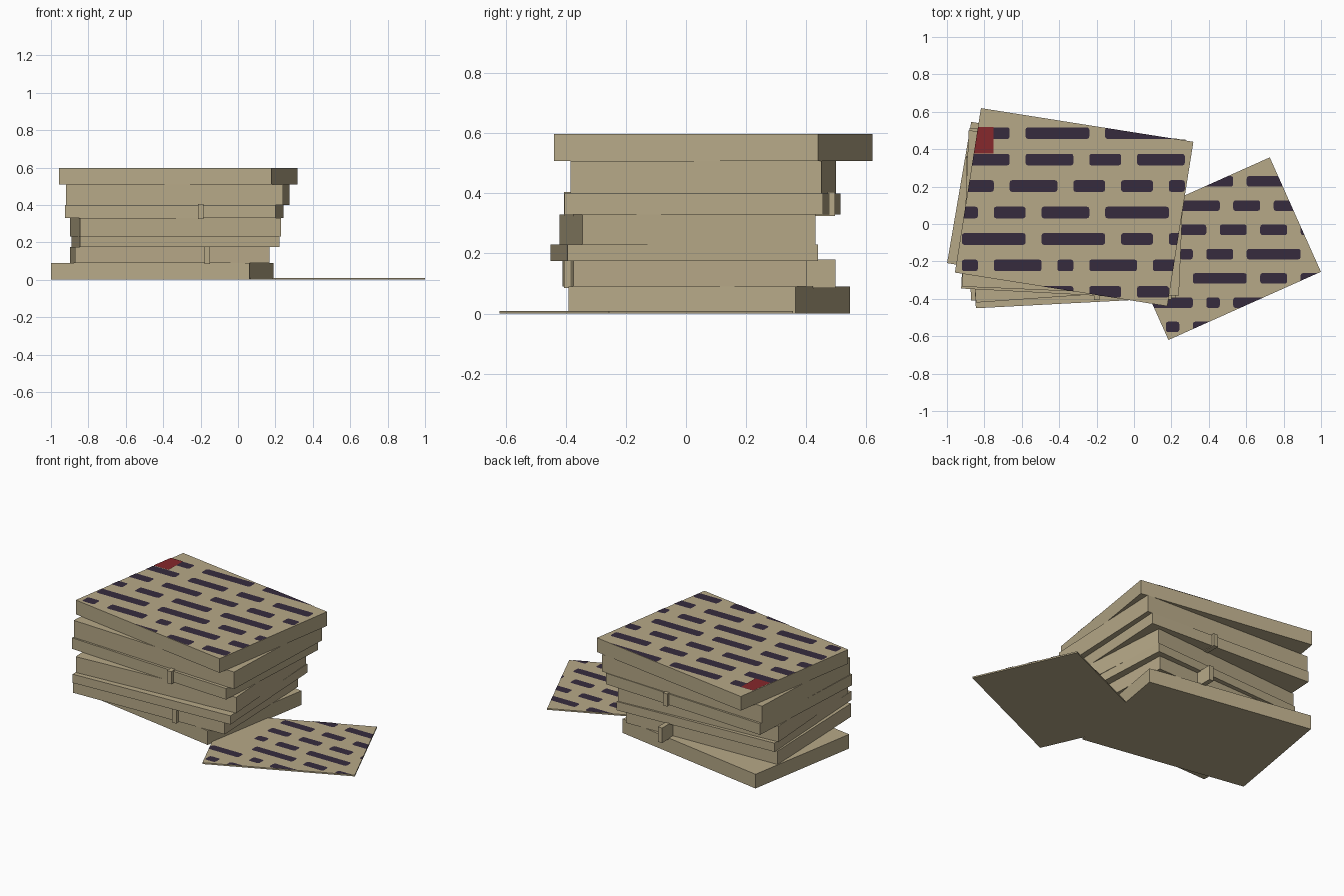
import bpy, bmesh, math
from mathutils import Matrix, Vector

cube = bpy.data.objects.get("Cube")
if cube:
    bpy.data.objects.remove(cube, do_unlink=True)


def material(name, rgb):
    mat = bpy.data.materials.new(name)
    mat.use_nodes = True
    color = (*rgb, 1)
    mat.diffuse_color = color
    mat.node_tree.nodes["Principled BSDF"].inputs["Base Color"].default_value = color
    return mat


paper = material("aged_paper", (0.47, 0.395, 0.245))
ink = material("dark_ink", (0.037, 0.024, 0.047))
stamp = material("red_stamp", (0.24, 0.021, 0.025))


def finish(name, bm, mat):
    mesh = bpy.data.meshes.new(name)
    bm.to_mesh(mesh)
    bm.free()
    mesh.materials.append(mat)
    obj = bpy.data.objects.new(name, mesh)
    bpy.context.collection.objects.link(obj)
    return obj


def box(name, center, size, bottom, top, degrees=0):
    bm = bmesh.new()
    place = (Matrix.Translation((*center, (bottom + top) / 2))
             @ Matrix.Rotation(math.radians(degrees), 4, "Z")
             @ Matrix.Diagonal((*size, top - bottom, 1)))
    bmesh.ops.create_cube(bm, size=1, matrix=place)
    return finish(name, bm, paper)


def rounded_patch(bm, x0, x1, y0, y1, z, r):
    """Flat rectangle with rounded corners."""
    corners = [(x1 - r, y1 - r), (x0 + r, y1 - r), (x0 + r, y0 + r), (x1 - r, y0 + r)]
    verts = []
    for quarter, (cx, cy) in enumerate(corners):
        for step in range(3):
            a = (quarter + step / 2) * math.pi / 2
            verts.append(bm.verts.new((cx + r * math.cos(a), cy + r * math.sin(a), z)))
    bm.faces.new(verts)


def trim(bm, center, size, degrees):
    """Cut away whatever lies outside a rotated page outline."""
    turn = Matrix.Rotation(math.radians(degrees), 3, "Z")
    for axis in range(2):
        for sign in (-1, 1):
            normal = Vector((0, 0, 0))
            normal[axis] = sign
            normal = turn @ normal
            point = Vector((*center, 0)) + normal * size[axis] / 2
            bmesh.ops.bisect_plane(bm, geom=bm.verts[:] + bm.edges[:] + bm.faces[:],
                                   plane_co=point, plane_no=normal, clear_outer=True)


def writing(name, rows, start, cell, pitch, height, z, page):
    """Each run of # marks becomes one ink dash."""
    bm = bmesh.new()
    for i, row in enumerate(rows):
        y = start[1] - i * pitch
        column = 0
        for run in row.split("."):
            if run:
                x = start[0] + column * cell
                rounded_patch(bm, x, x + len(run) * cell,
                              y - height / 2, y + height / 2, z, 0.012)
            column += len(run) + 1
    trim(bm, *page)
    return finish(name, bm, ink)


# Stacked paper bundles: name, center, size, bottom, top, turn
bundles = [
    ("bottom_bundle", (-0.405, 0.078), (1.075, 0.766), 0, 0.09, -9.7),
    ("second_bundle", (-0.365, -0.005), (1.04, 0.774), 0.09, 0.175, 2),
    ("third_bundle", (-0.333, -0.006), (1.07, 0.834), 0.175, 0.23, 3),
    ("fourth_bundle", (-0.335, 0.005), (1.077, 0.777), 0.23, 0.33, 4),
    ("fifth_bundle", (-0.34, 0.055), (1.125, 0.86), 0.33, 0.4, -3),
    ("sixth_bundle", (-0.322, 0.058), (1.16, 0.835), 0.4, 0.508, -2.4),
    ("top_bundle", (-0.32, 0.09), (1.15, 0.89), 0.508, 0.598, -9),
]
for bundle in bundles:
    box(*bundle)

# Paper straps around two bundles
box("lower_strap", (-0.165, 0.046), (0.03, 0.902), 0.085, 0.18)
box("upper_strap", (-0.2, 0.045), (0.03, 0.9), 0.325, 0.405)

# Loose sheet on the ground
sheet_page = ((0.455, -0.132), (0.893, 0.67), 24.1)
box("loose_sheet", *sheet_page[:2], 0, 0.009, sheet_page[2])

# Written lines
top_page = (bundles[-1][1], bundles[-1][2], bundles[-1][5])
writing("top_writing", [
    ".##.####.######",
    "###.###.##.###",
    "##.###.##.##.#",
    "#.##.###.####",
    "####.####.##.#",
    "#.###.#.###.##",
    ".....##.##.##",
], (-0.92, 0.486), 0.0851, 0.1415, 0.062, 0.6, top_page)
writing("sheet_writing", [
    "...###.###",
    "..###.##.##",
    "..##.##.##.#",
    "..#.##.####",
    "...####.##.##",
    "###.#.###",
    ".#.###",
], (0.098, 0.228), 0.0721, 0.1297, 0.056, 0.011, sheet_page)

# Red stamp in the page corner
bm = bmesh.new()
rounded_patch(bm, -0.93, -0.75, 0.376, 0.518, 0.602, 0.002)
trim(bm, *top_page)
finish("corner_stamp", bm, stamp)
